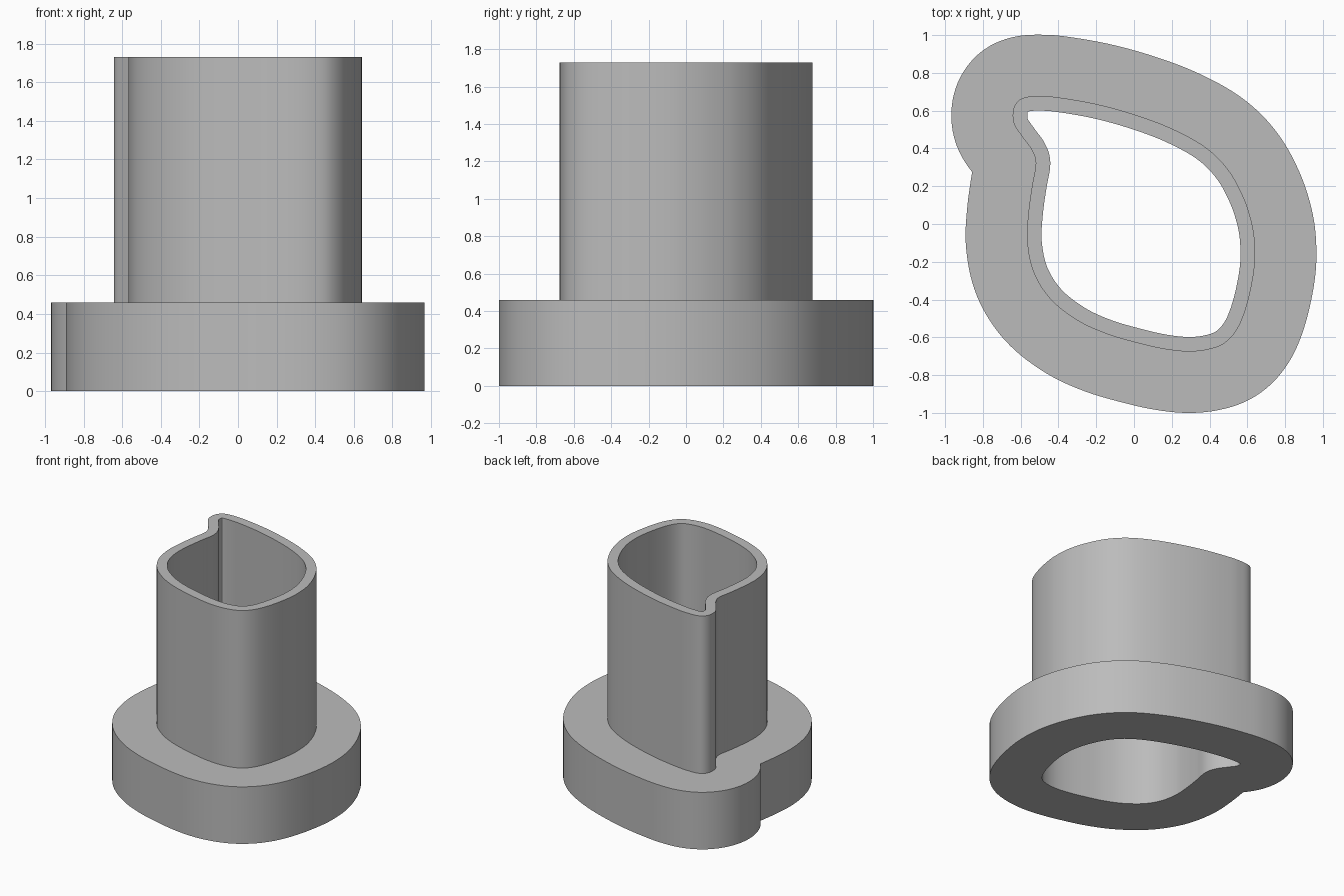
import bpy, bmesh, math
from mathutils import Vector

cube = bpy.data.objects.get("Cube")
if cube:
    bpy.data.objects.remove(cube, do_unlink=True)

FLANGE_TOP, SLEEVE_TOP = 0.46, 1.73
WALL, FLANGE = 0.077, 0.325

# Outer outline of the sleeve, clockwise from the back
OUTLINE = [
    (-.5, .677), (-.4, .67), (-.2, .635), (0, .58), (.2, .505), (.38, .405),
    (.5, .285), (.58, .14), (.625, 0), (.64, -.12), (.635, -.25), (.6, -.42),
    (.55, -.55), (.48, -.63), (.39, -.665), (.28, -.675), (.15, -.66),
    (0, -.625), (-.15, -.58), (-.3, -.51), (-.44, -.4), (-.53, -.26),
    (-.565, -.1), (-.56, .05), (-.54, .2), (-.52, .32), (-.54, .39),
    (-.59, .46), (-.635, .53), (-.64, .6), (-.615, .65), (-.57, .672)]


def smooth_loop(points, steps=8):
    """Closed Catmull-Rom curve through the points."""
    pts = [Vector(p) for p in points]
    n, out = len(pts), []
    for i in range(n):
        a, b, c, d = (pts[(i + k) % n] for k in (-1, 0, 1, 2))
        for s in range(steps):
            t = s / steps
            out.append(0.5 * (2 * b + (c - a) * t + (2 * a - 5 * b + 4 * c - d) * t ** 2
                              + (3 * b - a - 3 * c + d) * t ** 3))
    return out


def offset_loop(loop, distance):
    """Parallel outline; points that fold over at tight bends are dropped."""
    out = []
    for i, p in enumerate(loop):
        tangent = (loop[(i + 1) % len(loop)] - loop[i - 1]).normalized()
        q = p + Vector((-tangent.y, tangent.x)) * distance
        if min((q - r).length for r in loop) > abs(distance) - 0.001:
            out.append(q)
    return out


sleeve = smooth_loop(OUTLINE)
bore = offset_loop(sleeve, -WALL)
flange = offset_loop(sleeve, FLANGE)

bm = bmesh.new()


def ring(loop, z):
    verts = [bm.verts.new((p.x, p.y, z)) for p in loop]
    return verts, [bm.edges.new((verts[i - 1], v)) for i, v in enumerate(verts)]


def side(loop, z0, z1):
    """Upright wall; returns its bottom and top edges."""
    (low, low_edges), (high, high_edges) = ring(loop, z0), ring(loop, z1)
    for i in range(len(loop)):
        bm.faces.new((low[i - 1], low[i], high[i], high[i - 1]))
    return low_edges, high_edges


def cap(outer, inner):
    bmesh.ops.triangle_fill(bm, use_beauty=True, edges=outer + inner)


# Flange side, sleeve side and through bore, joined by flat rings
flange_low, flange_high = side(flange, 0, FLANGE_TOP)
sleeve_low, sleeve_high = side(sleeve, FLANGE_TOP, SLEEVE_TOP)
bore_low, bore_high = side(bore, 0, SLEEVE_TOP)
cap(flange_high, sleeve_low)
cap(sleeve_high, bore_high)
cap(flange_low, bore_low)
bmesh.ops.recalc_face_normals(bm, faces=bm.faces)

mesh = bpy.data.meshes.new("flanged_sleeve")
bm.to_mesh(mesh)
bm.free()
body = bpy.data.objects.new("flanged_sleeve", mesh)
bpy.context.collection.objects.link(body)

# Plain grey
grey = bpy.data.materials.new("grey")
grey.use_nodes = True
color = (0.5, 0.5, 0.5, 1)
grey.diffuse_color = color
grey.node_tree.nodes["Principled BSDF"].inputs["Base Color"].default_value = color
mesh.materials.append(grey)

bpy.ops.object.select_all(action="DESELECT")
body.select_set(True)
bpy.context.view_layer.objects.active = body
bpy.ops.object.shade_smooth_by_angle(angle=math.radians(30))
